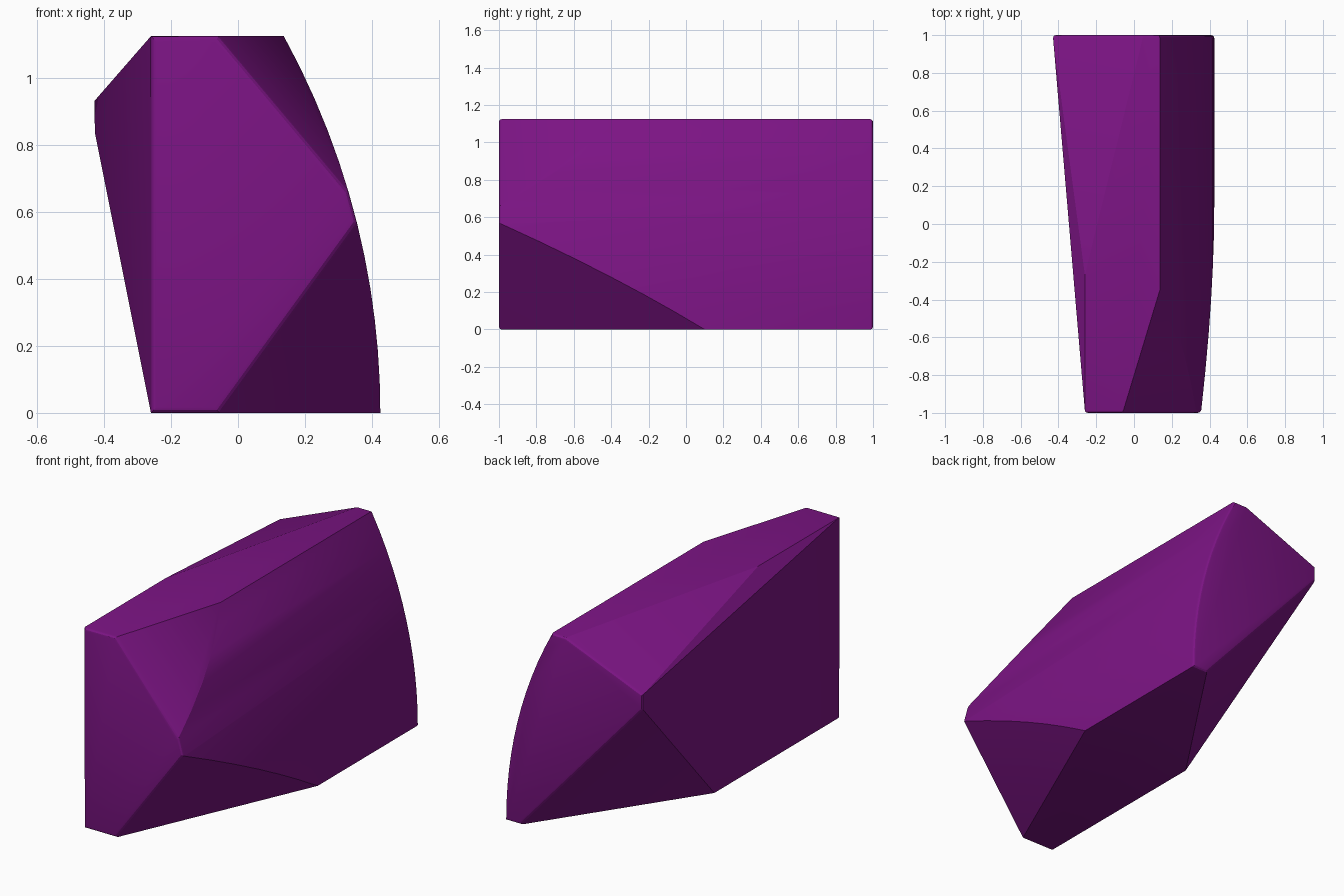
import bpy, bmesh, math
from mathutils import Vector

if "Cube" in bpy.data.objects:
    bpy.data.objects.remove(bpy.data.objects["Cube"])

H = 1.125          # height
R = 2.34           # radius of the bowed right side
SEG = 12


def bow_x(z):
    return 0.425 - (R - math.sqrt(R * R - z * z))


bm = bmesh.new()

# Bowed right side, running the full depth
pts = [(bow_x(H * i / SEG), y, H * i / SEG) for i in range(SEG + 1) for y in (-1, 1)]
# Front left edge, and where the left edges end at top and bottom
pts += [(-0.26, -1, 0), (-0.26, -1, H), (-0.26, -0.27, H), (-0.26, 0.12, 0)]
# Back face: pointed left tip and short top and bottom edges
pts += [(-0.43, 1, 0.85), (-0.43, 1, 0.93), (0.05, 1, H), (0.33, 1, 0)]
for p in pts:
    bm.verts.new(p)
res = bmesh.ops.convex_hull(bm, input=bm.verts[:])
junk = {g for g in res["geom_interior"] + res["geom_unused"] if isinstance(g, bmesh.types.BMVert)}
bmesh.ops.delete(bm, geom=[v for v in junk if v.is_valid], context='VERTS')

# Corner cuts on the front right, bottom and top
inside = Vector((0, 0, H / 2))
for tri in (((-0.06, -1, 0), (bow_x(0.57), -1, 0.57), (0.425, 0.1, 0)),
            ((-0.06, -1, H), (bow_x(0.66), -1, 0.66), (bow_x(H), -0.35, H))):
    a, b, c = map(Vector, tri)
    n = (b - a).cross(c - a).normalized()
    if n.dot(inside - a) > 0:
        n.negate()
    bmesh.ops.bisect_plane(bm, geom=bm.verts[:] + bm.edges[:] + bm.faces[:], dist=1e-5,
                           plane_co=a, plane_no=n, clear_outer=True)
    bmesh.ops.holes_fill(bm, edges=[e for e in bm.edges if e.is_boundary], sides=0)

bmesh.ops.remove_doubles(bm, verts=bm.verts[:], dist=0.002)
bmesh.ops.dissolve_limit(bm, angle_limit=math.radians(0.3), verts=bm.verts[:], edges=bm.edges[:])
bmesh.ops.recalc_face_normals(bm, faces=bm.faces[:])

# Small rounding around the front and back faces
ends = [f for f in bm.faces if abs(f.normal.y) > 0.999]
rim = {e for f in ends for e in f.edges}
bmesh.ops.bevel(bm, geom=list(rim), offset=0.018, offset_type='OFFSET', segments=3,
                profile=0.5, affect='EDGES', clamp_overlap=True)
bmesh.ops.recalc_face_normals(bm, faces=bm.faces[:])

mesh = bpy.data.meshes.new("faceted_block")
bm.to_mesh(mesh)
bm.free()
obj = bpy.data.objects.new("faceted_block", mesh)
bpy.context.collection.objects.link(obj)

mat = bpy.data.materials.new("purple")
mat.diffuse_color = (0.2, 0.007, 0.23, 1)
mat.use_nodes = True
mat.node_tree.nodes["Principled BSDF"].inputs["Base Color"].default_value = mat.diffuse_color
mesh.materials.append(mat)

bpy.context.view_layer.objects.active = obj
obj.select_set(True)
bpy.ops.object.shade_smooth_by_angle(angle=math.radians(20))
